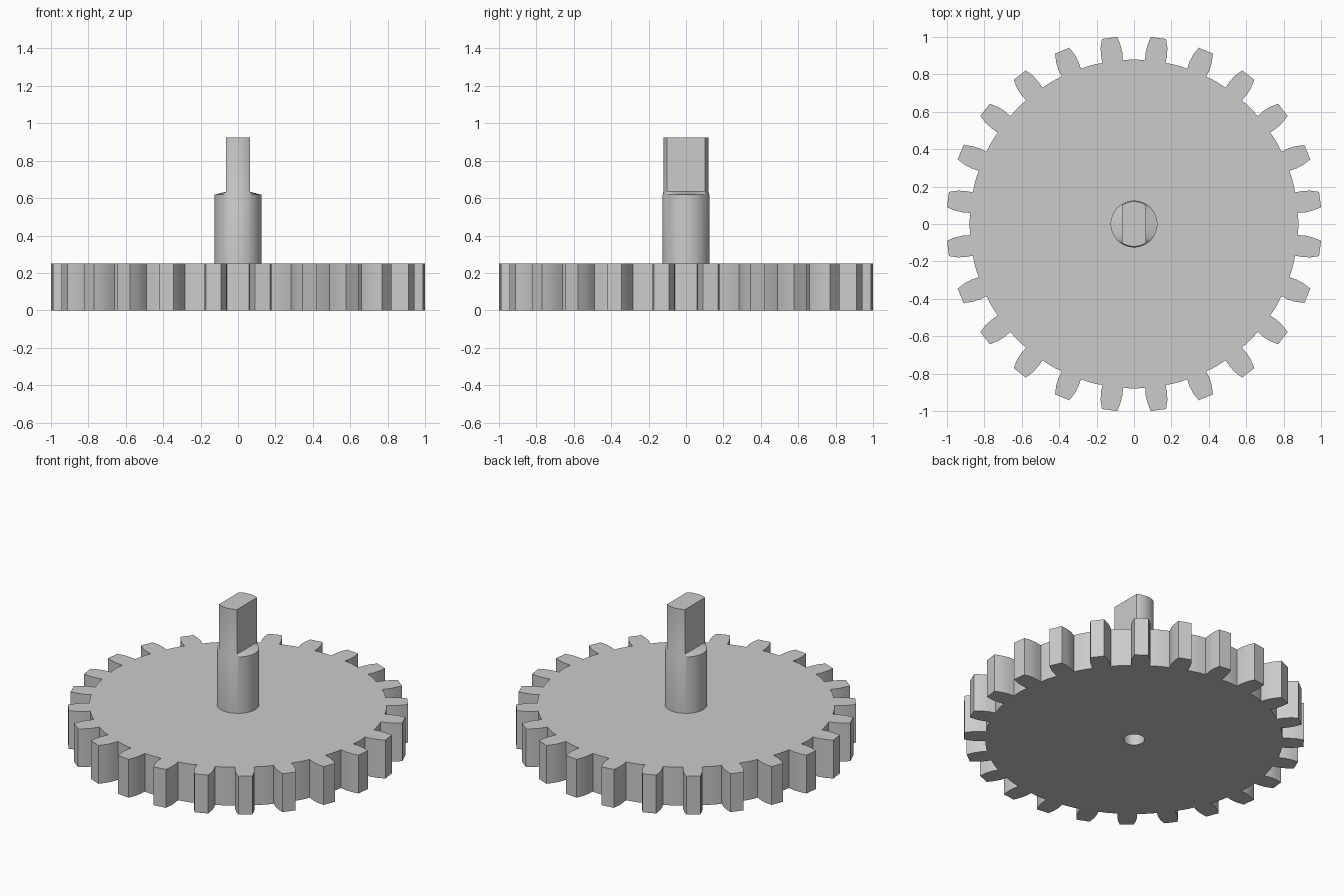
import bpy
import bmesh
from math import sin, cos, radians, tau

cube = bpy.data.objects.get("Cube")
if cube:
    bpy.data.objects.remove(cube, do_unlink=True)

GREY = (0.6, 0.6, 0.6, 1.0)
grey = bpy.data.materials.new("plain grey")
grey.use_nodes = True
grey.diffuse_color = GREY
grey.node_tree.nodes["Principled BSDF"].inputs["Base Color"].default_value = GREY


def loft(name, rings, closed):
    """Skin a list of equal-length point rings; closed joins last to first, else cap."""
    bm = bmesh.new()
    loops = [[bm.verts.new(p) for p in ring] for ring in rings]
    n = len(loops[0])
    pairs = list(zip(loops, loops[1:]))
    if closed:
        pairs.append((loops[-1], loops[0]))
    else:
        bm.faces.new(loops[0][::-1])
        bm.faces.new(loops[-1])
    for a, b in pairs:
        for i in range(n):
            j = (i + 1) % n
            bm.faces.new((a[i], a[j], b[j], b[i]))
    bmesh.ops.recalc_face_normals(bm, faces=bm.faces)
    mesh = bpy.data.meshes.new(name)
    bm.to_mesh(mesh)
    bm.free()
    mesh.materials.append(grey)
    obj = bpy.data.objects.new(name, mesh)
    bpy.context.collection.objects.link(obj)
    bpy.ops.object.select_all(action='DESELECT')
    obj.select_set(True)
    bpy.context.view_layer.objects.active = obj
    bpy.ops.object.shade_smooth_by_angle(angle=radians(30))
    return obj


def at_height(points, z):
    return [(x, y, z) for x, y in points]


# Gear wheel: bulged teeth around a disc with a central bore
TEETH = 24
THICK = 0.25
BORE = 0.0625
flank = [(0.877, 3.6), (0.92, 3.6), (0.96, 3.2), (1.004, 2.35)]  # radius, half angle
tooth = [(r, -a) for r, a in flank] + [(r, a) for r, a in reversed(flank)]
tooth += [(0.879, 6.2), (0.879, 8.8)]  # valley floor

outline, bore = [], []
for k in range(TEETH):
    centre = (k + 0.5) * 360 / TEETH
    for r, a in tooth:
        t = radians(centre + a)
        outline.append((r * cos(t), r * sin(t)))
for i in range(len(outline)):
    t = tau * i / len(outline) + radians(3.9)
    bore.append((BORE * cos(t), BORE * sin(t)))

loft("gear_wheel", [at_height(outline, 0), at_height(outline, THICK),
                    at_height(bore, THICK), at_height(bore, 0)], True)

# Shaft: round post, sloped shoulder and a two-flat drive tang
SIDES = 88
FLAT = 0.065
angles = [tau * i / SIDES for i in range(SIDES)]
post = [(0.125 * cos(t), 0.125 * sin(t)) for t in angles]
tang = [(max(-FLAT, min(FLAT, 0.12 * cos(t))), 0.12 * sin(t)) for t in angles]

loft("drive_shaft", [at_height(post, THICK), at_height(post, 0.618),
                     at_height(tang, 0.634), at_height(tang, 0.925)], False)
